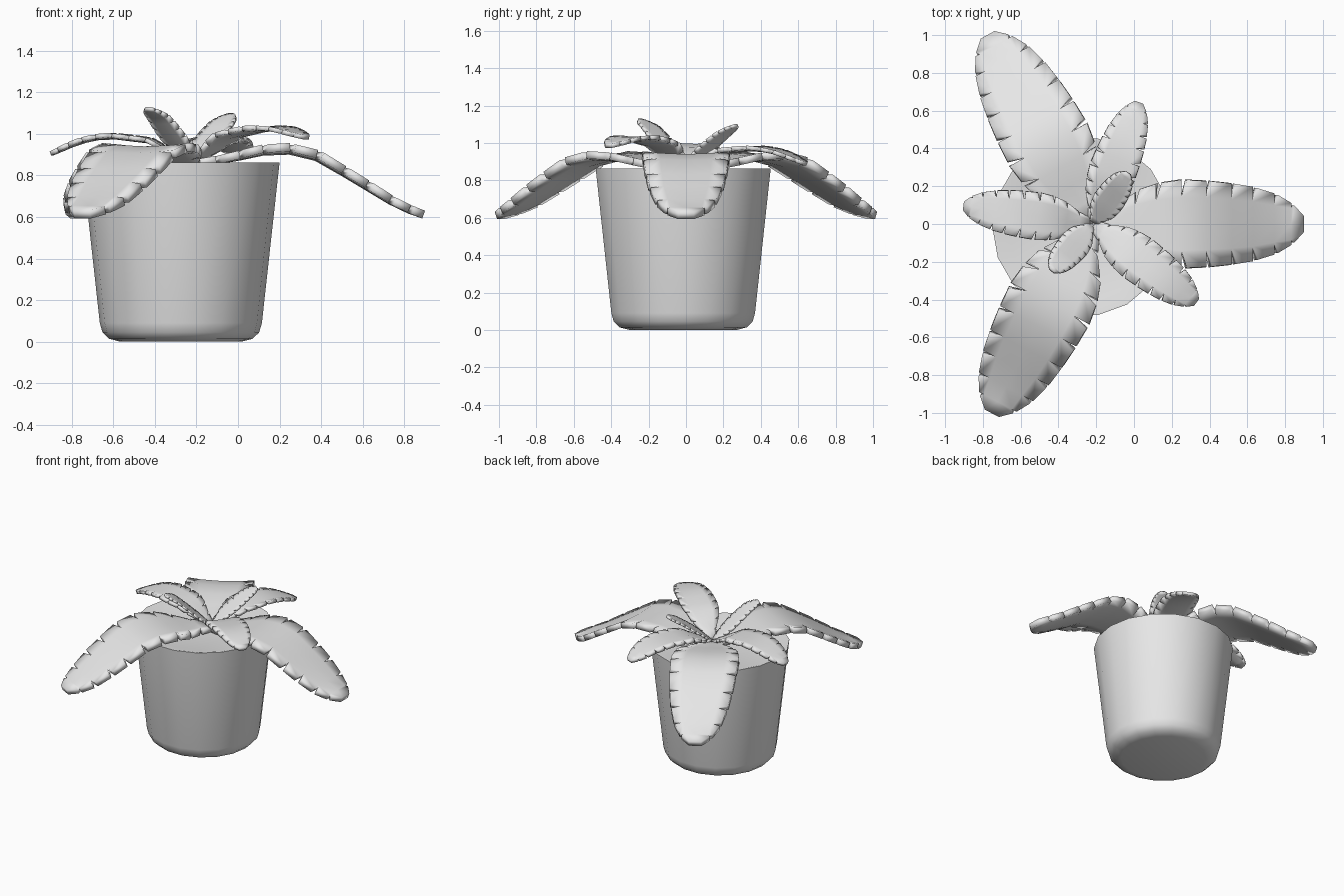
import bpy, bmesh
from math import radians, sin, cos, tau
from mathutils import Matrix

old = bpy.data.objects.get("Cube")
if old:
    bpy.data.objects.remove(old, do_unlink=True)

grey = bpy.data.materials.new("plain_grey")
grey.use_nodes = True
grey.diffuse_color = (0.8, 0.8, 0.8, 1)
grey.node_tree.nodes["Principled BSDF"].inputs["Base Color"].default_value = (0.8, 0.8, 0.8, 1)


def finish(name, bm, angle):
    bmesh.ops.recalc_face_normals(bm, faces=bm.faces)
    mesh = bpy.data.meshes.new(name)
    bm.to_mesh(mesh)
    bm.free()
    mesh.materials.append(grey)
    obj = bpy.data.objects.new(name, mesh)
    bpy.context.collection.objects.link(obj)
    bpy.ops.object.select_all(action='DESELECT')
    obj.select_set(True)
    bpy.context.view_layer.objects.active = obj
    bpy.ops.object.shade_smooth_by_angle(angle=radians(angle))
    return obj


def lathe(name, profile, sides, centre):
    """Spin a (radius, height) profile; both ends are capped."""
    bm = bmesh.new()
    rings = [[bm.verts.new((centre[0] + r * cos(tau * k / sides),
                            centre[1] + r * sin(tau * k / sides), z))
              for k in range(sides)] for r, z in profile]
    for a, b in zip(rings, rings[1:]):
        for k in range(sides):
            n = (k + 1) % sides
            bm.faces.new((a[k], a[n], b[n], b[k]))
    bm.faces.new(rings[0])
    bm.faces.new(rings[-1])
    return finish(name, bm, 40)


def sample(points, s):
    """Linear interpolation along a list of (position, value) points."""
    for (s0, v0), (s1, v1) in zip(points, points[1:]):
        if s <= s1:
            return v0 + (v1 - v0) * (s - s0) / (s1 - s0)
    return points[-1][1]


# Half width along a leaf, as a share of its greatest half width
OUTLINE = [(0, 0.2), (0.12, 0.45), (0.25, 0.88), (0.42, 1), (0.6, 0.96),
           (0.75, 0.86), (0.87, 0.68), (0.95, 0.45), (1, 0.2)]
# Positions of the slits between the teeth
SLITS = [0.0, 0.1, 0.2, 0.3, 0.42, 0.54, 0.66, 0.76, 0.86, 0.94]


def leaf(name, angle, length, half, arch, thick):
    bm = bmesh.new()

    def point(s, share, side):
        y = side * half * share
        cup = 0.07 * half * share ** 2
        return bm.verts.new((s * length, y, sample(arch, s) + cup))

    # Solid blade between the slit roots
    rows = []
    for s in SLITS:
        root = sample(OUTLINE, s) * (0.6 if s < 0.9 else 0.75)
        rows.append([point(s, root, -1), point(s, 0, 1), point(s, root, 1)])
    for a, b in zip(rows, rows[1:]):
        for k in (0, 1):
            bm.faces.new((a[k], b[k], b[k + 1], a[k + 1]))
    # Teeth along both edges, split by narrow slits
    for i, (s0, s1) in enumerate(zip(SLITS, SLITS[1:])):
        for col, side in ((0, -1), (2, 1)):
            start = s0 + 0.22 * (s1 - s0)
            p = point(start, sample(OUTLINE, start), side)
            q = point(s1, sample(OUTLINE, s1), side)
            bm.faces.new((rows[i][col], p, q, rows[i + 1][col]))
    # Rounded tip
    last = rows[-1]
    tip = [point(0.955, 0.42, -1), point(1, 0.18, -1), point(1, 0.18, 1), point(0.955, 0.42, 1)]
    bm.faces.new((last[0], tip[0], tip[1], last[1]))
    bm.faces.new((last[1], tip[1], tip[2]))
    bm.faces.new((last[1], tip[2], tip[3], last[2]))

    bm.normal_update()
    for f in bm.faces:
        if f.normal.z < 0:
            f.normal_flip()
    obj = finish(name, bm, 35)
    if sum(p.normal.z for p in obj.data.polygons) < 0:
        obj.data.flip_normals()
    obj.matrix_world = Matrix.Translation((-0.22, 0, 0)) @ Matrix.Rotation(radians(angle), 4, 'Z')
    shell = obj.modifiers.new("thickness", 'SOLIDIFY')
    shell.thickness = thick
    shell.offset = -1
    return obj


# Pot with a rounded foot, and a thin lip sloping to the filling
lathe("pot", [(0.29, 0), (0.345, 0.014), (0.377, 0.045), (0.39, 0.09),
              (0.475, 0.862), (0.462, 0.862), (0.39, 0.842)], 18, (-0.275, -0.015))

# Three long drooping leaves
droop = [(0, 0.875), (0.15, 0.9), (0.3, 0.935), (0.42, 0.94), (0.55, 0.905),
         (0.73, 0.785), (0.9, 0.67), (1, 0.63)]
for name, angle, length in (("left_long_leaf", 0, 1.12), ("back_long_leaf", 119, 1.145),
                            ("front_long_leaf", -118, 1.135)):
    leaf(name, angle, length, 0.233, droop, 0.04)

# Three middle leaves
for name, angle, peak, end in (("back_middle_leaf", 69, 0.98, 0.9),
                               ("right_middle_leaf", 172, 1.0, 0.915),
                               ("front_middle_leaf", -37, 1.035, 0.995)):
    arch = [(0, 0.87), (0.3, 0.6 * peak + 0.375), (0.6, peak), (0.8, (peak + end) / 2 + 0.015), (1, end)]
    leaf(name, angle, 0.69, 0.125, arch, 0.022)

# Two small upright leaves in the heart
for name, angle, end in (("back_small_leaf", 55, 1.1), ("front_small_leaf", 229, 1.13)):
    leaf(name, angle, 0.325, 0.083,
         [(0, 0.87), (0.3, 0.95), (0.75, end - 0.045), (1, end)], 0.015)
